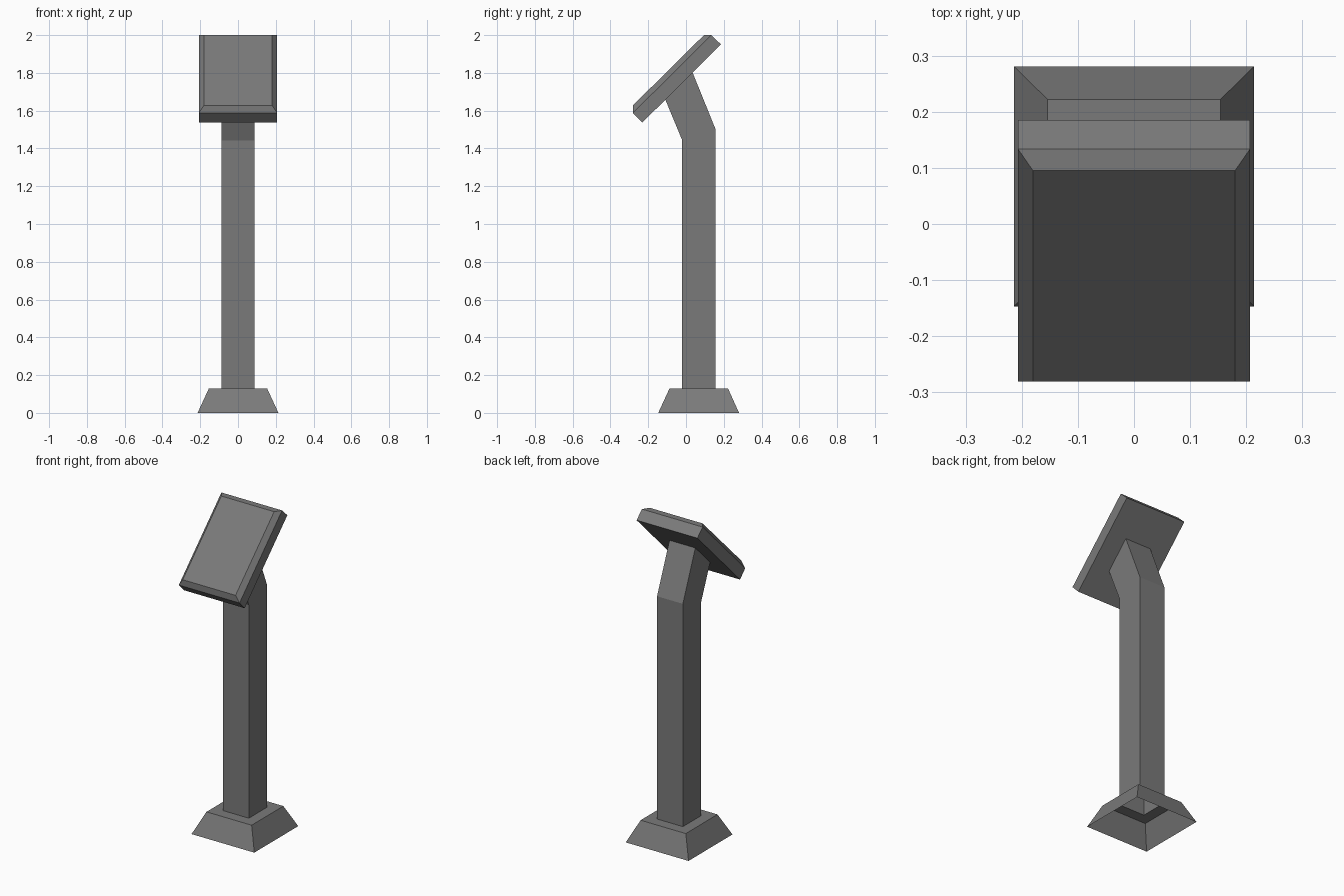
import bpy, bmesh

if "Cube" in bpy.data.objects:
    bpy.data.objects.remove(bpy.data.objects["Cube"])

# Dark grey finish shared by every part
dark = bpy.data.materials.new("dark_grey")
dark.diffuse_color = (0.195, 0.195, 0.195, 1)
dark.use_nodes = True
dark.node_tree.nodes["Principled BSDF"].inputs["Base Color"].default_value = dark.diffuse_color


def loft(name, rings, cap_ends=False):
    """Skin a list of four-cornered rings with quads."""
    bm = bmesh.new()
    loops = [[bm.verts.new(p) for p in ring] for ring in rings]
    for a, b in zip(loops, loops[1:]):
        for i in range(4):
            j = (i + 1) % 4
            bm.faces.new((a[i], a[j], b[j], b[i]))
    if cap_ends:
        bm.faces.new(loops[0][::-1])
        bm.faces.new(loops[-1])
    mesh = bpy.data.meshes.new(name)
    bm.to_mesh(mesh)
    bm.free()
    mesh.materials.append(dark)
    ob = bpy.data.objects.new(name, mesh)
    bpy.context.collection.objects.link(ob)
    return ob


def ring(hx, front, back):
    """Rectangle of half width hx between a front and a back (y, z) point."""
    return [(-hx, *front), (hx, *front), (hx, *back), (-hx, *back)]


# Hollow flared foot with a square opening where the post enters
loft("base", [
    ring(0.214, (-0.147, 0), (0.281, 0)),
    ring(0.154, (-0.087, 0.13), (0.222, 0.13)),
    ring(0.088, (-0.02, 0.13), (0.156, 0.13)),
])

# Hollow square post, bent forward to meet the back of the panel
loft("post", [
    ring(0.088, (-0.02, 0.13), (0.156, 0.13)),
    ring(0.088, (-0.02, 1.443), (0.156, 1.503)),
    ring(0.088, (-0.11, 1.660), (0.034, 1.804)),
])

# Tilted display panel: slab with a chamfered front face
loft("display_panel", [
    ring(0.207, (-0.231, 1.537), (0.185, 1.951)),
    ring(0.207, (-0.281, 1.588), (0.134, 2.0)),
    ring(0.18, (-0.281, 1.628), (0.095, 2.0)),
], cap_ends=True)
